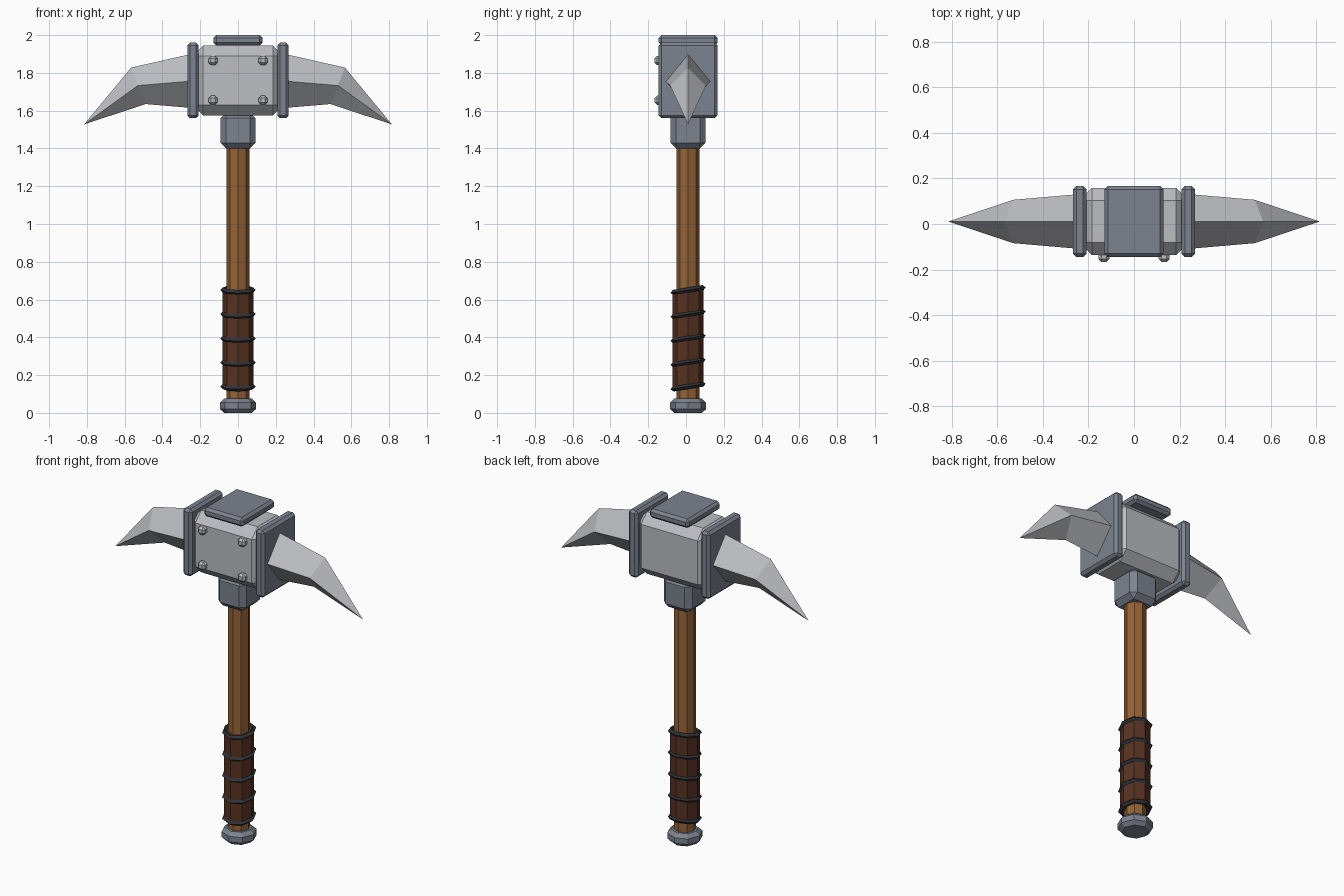
import bpy
import bmesh
from mathutils import Vector

default = bpy.data.objects.get("Cube")
if default:
    bpy.data.objects.remove(default, do_unlink=True)

CY = 0.011  # depth of the tool's centre line


def material(name, rgb):
    m = bpy.data.materials.new(name)
    m.use_nodes = True
    m.diffuse_color = (*rgb, 1)
    m.node_tree.nodes["Principled BSDF"].inputs["Base Color"].default_value = (*rgb, 1)
    return m


LIGHT = material("light_steel", (0.50, 0.51, 0.54))
DARK = material("blue_grey_steel", (0.20, 0.23, 0.28))
WOOD = material("wood", (0.30, 0.125, 0.038))
LEATHER = material("brown_leather", (0.095, 0.031, 0.015))
CORD = material("dark_cord", (0.027, 0.031, 0.038))


def add(name, bm, mat):
    bmesh.ops.recalc_face_normals(bm, faces=bm.faces[:])
    mesh = bpy.data.meshes.new(name)
    bm.to_mesh(mesh)
    bm.free()
    mesh.materials.append(mat)
    ob = bpy.data.objects.new(name, mesh)
    bpy.context.collection.objects.link(ob)
    return ob


def bevel(bm, width):
    bmesh.ops.bevel(bm, geom=bm.edges[:], offset=width, segments=1, affect='EDGES')


def box(name, centre, size, width, mat):
    bm = bmesh.new()
    bmesh.ops.create_cube(bm, size=1)
    bmesh.ops.scale(bm, vec=size, verts=bm.verts)
    bevel(bm, width)
    bmesh.ops.translate(bm, vec=centre, verts=bm.verts)
    return add(name, bm, mat)


def rod(name, z0, z1, radius, mat, chamfer=0, tilt=0):
    """Upright octagonal rod, optionally chamfered at both ends or sheared."""
    bm = bmesh.new()
    bmesh.ops.create_cone(bm, cap_ends=True, segments=8, radius1=radius,
                          radius2=radius, depth=z1 - z0)
    if chamfer:
        rims = [e for e in bm.edges if abs(e.verts[0].co.z - e.verts[1].co.z) < 1e-4]
        bmesh.ops.bevel(bm, geom=rims, offset=chamfer, segments=1, affect='EDGES')
    for v in bm.verts:
        v.co += Vector((0, CY, (z0 + z1) / 2 + tilt * v.co.y))
    return add(name, bm, mat)


def blade(name, side):
    """Curved diamond-section spike ending in a point."""
    # each section: (x, z) of the top, middle and bottom ridges, then half depth
    sections = [((0.24, 1.902), (0.24, 1.757), (0.24, 1.614), 0.12),
                ((0.566, 1.828), (0.53, 1.733), (0.49, 1.635), 0.095)]
    bm = bmesh.new()
    rings = []
    for top, mid, low, d in sections:
        pts = [(top, 0), (mid, d), (low, 0), (mid, -d)]
        rings.append([bm.verts.new((side * x, CY + y, z)) for (x, z), y in pts])
    tip = bm.verts.new((side * 0.815, CY, 1.527))
    bm.faces.new(rings[0])
    for i in range(4):
        j = (i + 1) % 4
        bm.faces.new((rings[0][i], rings[0][j], rings[1][j], rings[1][i]))
        bm.faces.new((rings[1][i], rings[1][j], tip))
    return add(name, bm, LIGHT)


# Handle, grip and pommel
rod("handle", 0.03, 1.45, 0.06, WOOD)
rod("grip", 0.135, 0.655, 0.082, LEATHER, tilt=0.16)
rod("pommel", 0, 0.075, 0.096, DARK, chamfer=0.021)

# Tilted cords around the grip
for i in range(5):
    bpy.ops.mesh.primitive_torus_add(major_segments=8, minor_segments=4,
                                     major_radius=0.08, minor_radius=0.014,
                                     location=(0, CY, 0.14 + 0.1275 * i),
                                     rotation=(0.16, 0, 0))
    cord = bpy.context.object
    cord.name = f"grip_cord_{i + 1}"
    cord.data.materials.append(CORD)

# Head block with collar below and cap above
box("collar", (0, CY, 1.495), (0.186, 0.186, 0.19), 0.03, DARK)
box("head_block", (0, CY, 1.76), (0.48, 0.294, 0.37), 0.055, LIGHT)
box("top_cap", (0, CY, 1.973), (0.26, 0.312, 0.054), 0.015, DARK)

# Side plates, blades and front rivets
for side, label in ((1, "left"), (-1, "right")):
    box(f"{label}_plate", (side * 0.238, CY, 1.76), (0.06, 0.312, 0.4), 0.015, DARK)
    blade(f"{label}_blade", side)
    for z, level in ((1.865, "upper"), (1.655, "lower")):
        box(f"{label}_{level}_rivet", (side * 0.132, -0.143, z), (0.048,) * 3, 0.013, LIGHT)
